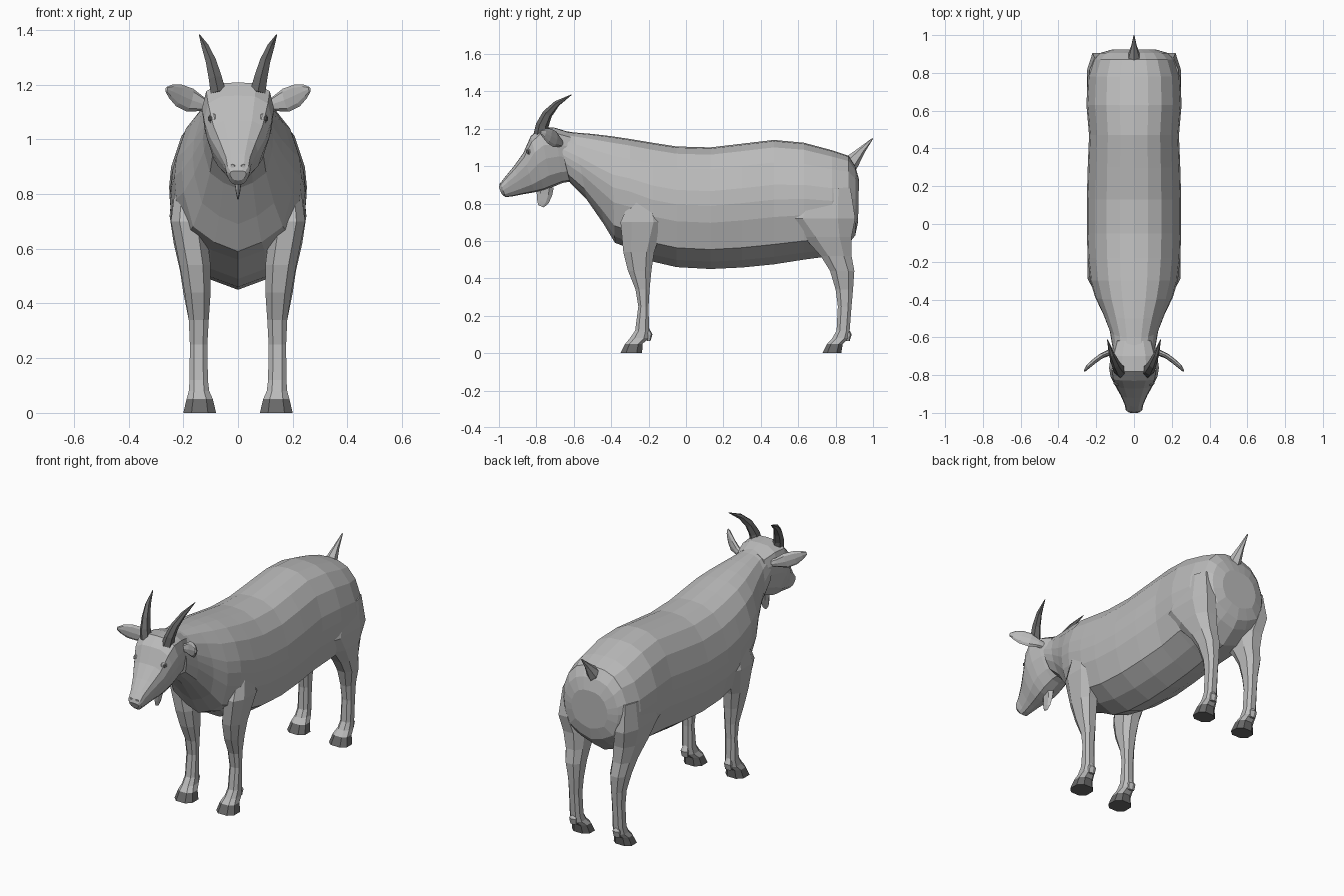
import bpy, bmesh, math
from mathutils import Vector as V


def material(name, value):
    m = bpy.data.materials.new(name)
    m.diffuse_color = (value, value, value, 1)
    return m


COAT = material("coat grey", 0.5)
HORN = material("horn dark grey", 0.14)


def loft(name, rings, mats=(COAT,), mirror=False, rule=None):
    """Skin a list of equal-sized point rings, with both ends capped."""
    bm = bmesh.new()
    loops = [[bm.verts.new(p) for p in ring] for ring in rings]
    n = len(loops[0])
    for a, b in zip(loops, loops[1:]):
        for i in range(n):
            j = (i + 1) % n
            bm.faces.new((a[i], a[j], b[j], b[i]))
    bm.faces.new(loops[0])
    bm.faces.new(loops[-1])
    bmesh.ops.recalc_face_normals(bm, faces=bm.faces)
    if rule:
        for f in bm.faces:
            f.material_index = rule(f.calc_center_median())
    me = bpy.data.meshes.new(name)
    bm.to_mesh(me)
    bm.free()
    for m in mats:
        me.materials.append(m)
    ob = bpy.data.objects.new(name, me)
    bpy.context.collection.objects.link(ob)
    if mirror:
        ob.modifiers.new("Mirror", 'MIRROR').use_mirror_merge = False
    return ob


def section(profile, yt, zt, yb, zb, w):
    """Symmetric ring between a top and a bottom point on the centre plane."""
    right = [(w * x, yt + (yb - yt) * t, zt + (zb - zt) * t) for x, t in profile]
    left = [(-x, y, z) for x, y, z in right[-2:0:-1]]
    return right + left


def sweep(points, ref, sides):
    """Rings along a path; each point is (x, y, z, radius along ref, other radius)."""
    pos = [V(p[:3]) for p in points]
    rings = []
    for i, p in enumerate(points):
        t = (pos[min(i + 1, len(pos) - 1)] - pos[max(i - 1, 0)]).normalized()
        u = V(ref)
        u = (u - t * u.dot(t)).normalized()
        v = t.cross(u)
        rings.append([pos[i] + u * p[3] * math.cos(k * math.tau / sides)
                      + v * p[4] * math.sin(k * math.tau / sides) for k in range(sides)])
    return rings


# Torso and neck
BODY = [(0, 0), (.3, .01), (.58, .06), (.82, .18), (.97, .36), (1, .48),
        (.97, .62), (.80, .84), (.42, .94), (0, 1)]
torso = [(.925, .93, .92, .70, .12), (.905, 1.0, .905, .63, .18), (.87, 1.055, .87, .585, .215),
         (.78, 1.085, .78, .52, .245), (.63, 1.125, .63, .50, .252), (.47, 1.14, .47, .475, .238),
         (.30, 1.12, .30, .458, .245), (.13, 1.10, .13, .45, .25), (-.05, 1.105, -.05, .46, .25),
         (-.18, 1.125, -.18, .49, .245), (-.30, 1.145, -.30, .56, .232), (-.40, 1.16, -.38, .59, .205),
         (-.50, 1.172, -.44, .69, .165), (-.60, 1.18, -.53, .82, .128), (-.69, 1.195, -.62, .91, .113)]
loft("torso", [section(BODY, *s) for s in torso])

# Head
SKULL = [(0, 0), (.5, .01), (.88, .10), (1, .30), (.93, .52), (.72, .80), (.4, .97), (0, 1)]
head = [(-.62, 1.18, -.60, .92, .10), (-.70, 1.205, -.66, .91, .122), (-.78, 1.208, -.72, .885, .132),
        (-.83, 1.16, -.76, .87, .124), (-.87, 1.07, -.81, .86, .102), (-.92, 1.0, -.87, .85, .072),
        (-.965, .945, -.93, .838, .05), (-.992, .91, -.965, .834, .044), (-1.0, .885, -.985, .85, .03)]
loft("head", [section(SKULL, *s) for s in head])


# Legs with hooves: rows of (z, front y, back y, inner x, outer x)
def leg(name, rows):
    rings = []
    for z, y0, y1, x0, x1 in rows:
        cx, cy, rx, ry = (x0 + x1) / 2, (y0 + y1) / 2, (x1 - x0) / 2, (y1 - y0) / 2
        k = .5
        rings.append([(cx + rx * a, cy + ry * b, z) for a, b in
                      ((1, k), (k, 1), (-k, 1), (-1, k), (-1, -k), (-k, -1), (k, -1), (1, -k))])
    loft(name, rings, (COAT, HORN), True, lambda c: 1 if c.z < .04 else 0)


FOOT_X = [(0, .08, .2), (.05, .092, .188), (.08, .105, .18), (.12, .11, .177),
          (.25, .112, .176), (.34, .107, .18)]


def foot(ys):
    return [(z, y0, y1, x0, x1) for (z, x0, x1), (y0, y1) in zip(FOOT_X, ys)]


leg("front_leg", foot([(-.35, -.235), (-.325, -.232), (-.30, -.20), (-.272, -.198),
                       (-.255, -.20), (-.27, -.195)])
    + [(.44, -.31, -.185, .10, .195), (.54, -.335, -.17, .10, .213),
       (.70, -.35, -.115, .12, .245), (.86, -.28, -.17, .13, .225)])
leg("hind_leg", foot([(.73, .83), (.755, .838), (.782, .87), (.805, .875), (.812, .885), (.80, .893)])
    + [(.44, .77, .90, .10, .20), (.52, .72, .885, .10, .212), (.62, .63, .885, .10, .235),
       (.72, .53, .905, .13, .25), (.88, .62, .88, .13, .235)])

# Dewclaws behind the pasterns
for name, y in (("front_dewclaw", -.2), ("hind_dewclaw", .865)):
    loft(name, sweep([(.145, y, .065, .01, .022), (.145, y + .005, .10, .016, .026),
                      (.145, y - .005, .13, .008, .016)], (0, 1, 0), 6), mirror=True)

# Horns curving back and out
loft("horn", sweep([(.072, -.775, 1.17, .04, .032), (.082, -.768, 1.22, .034, .028),
                    (.097, -.74, 1.28, .027, .022), (.118, -.69, 1.335, .017, .015),
                    (.141, -.612, 1.382, .002, .002)], (0, 1, 0), 6), (HORN,), True)

# Ears, thin and leaf shaped
loft("ear", sweep([(.10, -.67, 1.12, .02, .016), (.135, -.682, 1.13, .028, .016),
                   (.175, -.70, 1.143, .044, .014), (.215, -.73, 1.16, .042, .013),
                   (.245, -.757, 1.175, .027, .011), (.262, -.778, 1.182, .01, .005)],
                  (0, 0, 1), 8), mirror=True)

# Tail, raised
loft("tail", sweep([(0, .85, .99, .055, .04), (0, .89, 1.025, .04, .034),
                    (0, .94, 1.085, .02, .016), (0, .998, 1.148, .003, .003)], (0, 1, 0), 6))

# Chin beard
loft("beard", sweep([(0, -.752, .89, .045, .022), (0, -.757, .85, .042, .015),
                     (0, -.765, .81, .032, .009), (0, -.775, .785, .016, .003)], (0, 1, 0), 6))

# Eyes with lids, and nostrils
loft("eyelid", sweep([(.07, -.825, 1.075, .026, .024), (.096, -.84, 1.075, .022, .02),
                      (.102, -.845, 1.075, .014, .012)], (0, 0, 1), 8), mirror=True)
loft("pupil", sweep([(.098, -.842, 1.075, .013, .011), (.106, -.848, 1.075, .008, .007)],
                    (0, 0, 1), 8), (HORN,), True)
loft("nostril", sweep([(.018, -.975, .905, .009, .012), (.02, -.996, .902, .006, .009)],
                      (0, 0, 1), 6), mirror=True)
